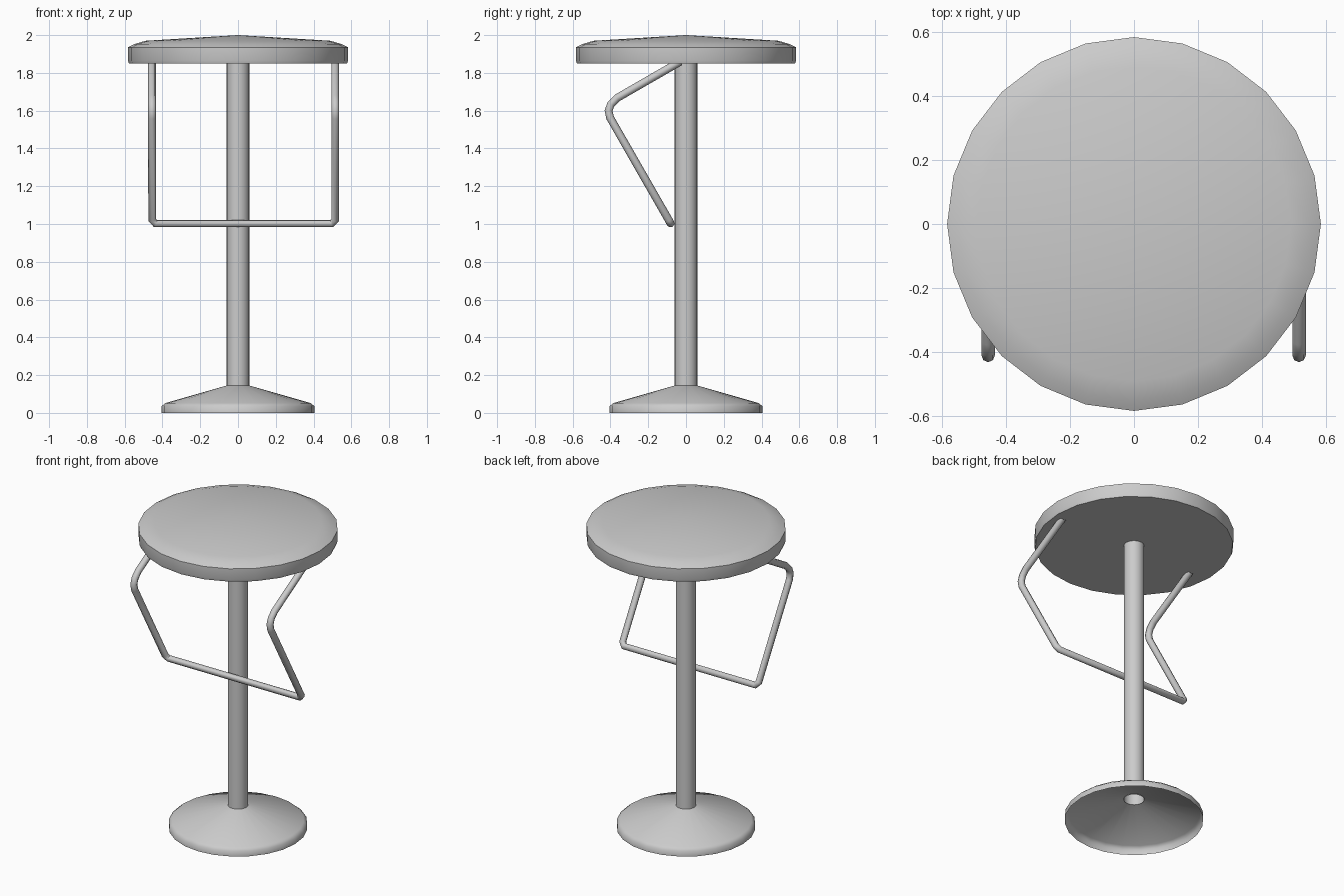
import bpy, bmesh
from math import cos, sin, tau, radians

if "Cube" in bpy.data.objects:
    bpy.data.objects.remove(bpy.data.objects["Cube"])


def smooth(ob, angle):
    bpy.ops.object.select_all(action='DESELECT')
    ob.select_set(True)
    bpy.context.view_layer.objects.active = ob
    bpy.ops.object.shade_smooth_by_angle(angle=radians(angle))


def lathe(name, profile, sides=24, angle=50):
    """Revolve (radius, z) points around z; radius 0 makes a pole."""
    bm = bmesh.new()
    rings = []
    for r, z in profile:
        n = sides if r > 0 else 1
        rings.append([bm.verts.new((r * cos(tau * i / sides), r * sin(tau * i / sides), z))
                      for i in range(n)])
    for a, b in zip(rings, rings[1:]):
        for i in range(sides):
            j = (i + 1) % sides
            quad = [a[i % len(a)], a[j % len(a)], b[j % len(b)], b[i % len(b)]]
            bm.faces.new(list(dict.fromkeys(quad)))
    me = bpy.data.meshes.new(name)
    bm.to_mesh(me)
    bm.free()
    ob = bpy.data.objects.new(name, me)
    bpy.context.collection.objects.link(ob)
    smooth(ob, angle)
    return ob


# Round seat with a shallow domed top and flat underside
lathe("seat", [(0, 1.85), (0.578, 1.85), (0.583, 1.865), (0.583, 1.935),
               (0.55, 1.952), (0.49, 1.97), (0, 2.0)])

# Hollow column and open-bottomed conical base
lathe("column", [(0.06, 0.14), (0.06, 1.85)])
lathe("base", [(0.405, 0.0), (0.405, 0.035), (0.385, 0.052), (0.06, 0.145)])

# Bent footrest: two side arms joined by a crossbar
side = [(-0.03, 1.86), (-0.365, 1.667), (-0.397, 1.635), (-0.41, 1.60),
        (-0.402, 1.563), (-0.092, 1.022)]
left, right = -0.455, 0.515
path = [(left, y, z) for y, z in side]
path += [(left + 0.018, -0.081, 1.002), (right - 0.018, -0.081, 1.002)]
path += [(right, y, z) for y, z in reversed(side)]
curve = bpy.data.curves.new("footrest", 'CURVE')
curve.dimensions = '3D'
curve.bevel_depth = 0.021
curve.bevel_resolution = 2
spline = curve.splines.new('POLY')
spline.points.add(len(path) - 1)
for point, co in zip(spline.points, path):
    point.co = (*co, 1)
footrest = bpy.data.objects.new("footrest", curve)
bpy.context.collection.objects.link(footrest)
bpy.ops.object.select_all(action='DESELECT')
footrest.select_set(True)
bpy.context.view_layer.objects.active = footrest
bpy.ops.object.convert(target='MESH')
smooth(bpy.context.view_layer.objects.active, 50)
